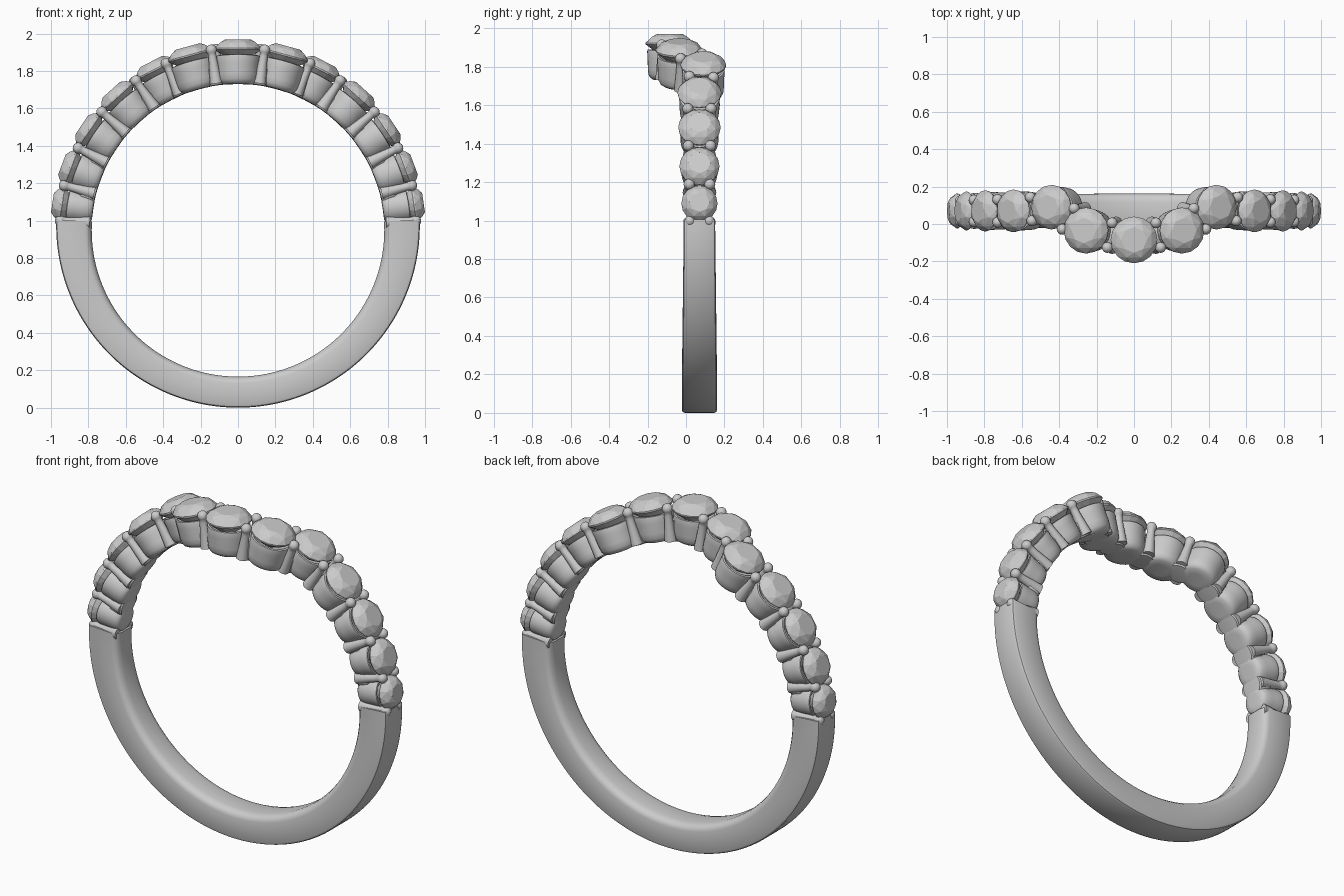
import bpy, bmesh
from math import sin, cos, pi, radians, sqrt, atan2, hypot

if "Cube" in bpy.data.objects:
    bpy.data.objects.remove(bpy.data.objects["Cube"])

CZ, RIN = 0.948, 0.782            # finger-hole centre height and radius

# stones from shoulder to centre: angle above horizontal, y, radius, girdle distance
STONES = [(8.5, 0.07, 0.094, 0.958), (20.5, 0.07, 0.104, 0.960), (34, 0.07, 0.110, 0.963),
          (48, 0.07, 0.114, 0.967), (62.8, 0.09, 0.119, 0.970), (74.7, -0.035, 0.123, 0.974),
          (90, -0.085, 0.125, 0.976)]


def finish(name, bm, angle):
    bmesh.ops.recalc_face_normals(bm, faces=bm.faces[:])
    me = bpy.data.meshes.new(name)
    bm.to_mesh(me)
    bm.free()
    ob = bpy.data.objects.new(name, me)
    bpy.context.collection.objects.link(ob)
    if angle:
        bpy.ops.object.select_all(action='DESELECT')
        ob.select_set(True)
        bpy.context.view_layer.objects.active = ob
        bpy.ops.object.shade_smooth_by_angle(angle=radians(angle))
    return ob


def polar(a, r, y):
    return (r * cos(a), y, CZ + r * sin(a))


def bent(u, v, w, a, y):
    """Local point wrapped round the finger hole: u along the ring, v across, w outward."""
    return polar(a - u / w, w, y + v)


def flat(u, v, w, a, y):
    """Local point in a rigid frame facing outward."""
    return (w * cos(a) + u * sin(a), y + v, CZ + w * sin(a) - u * cos(a))


def lathe(bm, profile, a, y, n, place):
    """Closed turned shape; profile is (radius, distance from ring centre)."""
    rings = []
    for r, w in profile:
        rings.append([bm.verts.new(place(r * cos(2 * pi * i / n), r * sin(2 * pi * i / n), w, a, y))
                      for i in range(n)])
    for lo, hi in zip(rings, rings[1:]):
        for i in range(n):
            j = (i + 1) % n
            bm.faces.new((lo[i], lo[j], hi[j], hi[i]))
    for ring, w in ((rings[0], profile[0][1]), (rings[-1], profile[-1][1])):
        c = bm.verts.new(place(0, 0, w, a, y))
        for i in range(n):
            bm.faces.new((ring[i], ring[(i + 1) % n], c))


def cup(name, a, y, r, g):
    ro = r - 0.008
    prof = [(ro * 0.4, RIN), (ro * 0.72, RIN + 0.002), (ro * 0.86, RIN + 0.012),
            (ro * 0.94, RIN + 0.03), (ro * 0.97, RIN + 0.06), (ro * 0.98, g - 0.075),
            (ro, g - 0.045), (ro * 0.98, g - 0.036), (ro * 0.9, g - 0.034), (ro * 0.5, g - 0.07)]
    bm = bmesh.new()
    lathe(bm, prof, a, y, 40, bent)
    finish(name, bm, 50)


def stone(name, a, y, r, g):
    bm = bmesh.new()
    # table, crown, girdle and pavilion rings, then the culet
    for k, h, n, off in ((0.55, 0.045, 8, 0), (0.82, 0.029, 8, 0.5), (1, 0, 16, 0),
                         (1, -0.008, 16, 0), (0.6, -0.05, 8, 0.5), (0.02, -0.1, 4, 0)):
        for i in range(n):
            t = 2 * pi * (i + off) / n
            bm.verts.new(flat(k * r * cos(t), k * r * sin(t), g + h, a, y))
    bmesh.ops.convex_hull(bm, input=bm.verts[:])
    finish(name, bm, 0)


def prong(bm, a, y, g):
    # flared column ending in a round bead
    prof = [(0.034, RIN + 0.012), (0.029, RIN + 0.06), (0.023, g - 0.06), (0.022, g - 0.035)]
    prof += [(0.029 * cos(t), g + 0.029 * sin(t)) for t in [radians(d) for d in range(-40, 89, 16)]]
    lathe(bm, prof, a, y, 16, flat)


# plain lower band, slightly narrower toward the shoulders
bm = bmesh.new()
a0, a1, N = pi - radians(3.4), 2 * pi + radians(3.4), 120
rings = []
for i in range(N + 1):
    a = a0 + (a1 - a0) * i / N
    s = sin(a)
    d, R = 0.024, 0.972           # outer circle sits a little higher than the hole
    ro = d * s + sqrt(R * R - d * d * cos(a) ** 2)
    hw = 0.082 + 0.01 * max(0, -s)
    half = [(hw - 0.045, RIN), (hw - 0.02, RIN + 0.006), (hw - 0.006, RIN + 0.018), (hw, RIN + 0.036),
            (hw, ro - 0.016), (hw - 0.005, ro - 0.005), (hw - 0.016, ro)]
    sec = half + [(-v, r) for v, r in reversed(half)]
    rings.append([bm.verts.new(polar(a, r, 0.07 + v)) for v, r in sec])
for p, q in zip(rings, rings[1:]):
    for i in range(len(p)):
        j = (i + 1) % len(p)
        bm.faces.new((p[i], p[j], q[j], q[i]))
bm.faces.new(rings[0])
bm.faces.new(rings[-1])
finish("band", bm, 40)

# full row of stones from right shoulder over the top to the left shoulder
row = [(radians(d), y, r, g) for d, y, r, g in STONES]
row += [(pi - a, y, r, g) for a, y, r, g in reversed(row[:-1])]
for i, s in enumerate(row):
    cup(f"cup_{i + 1}", *s)
    stone(f"stone_{i + 1}", *s)

# saddles and bead prongs in the notches between neighbouring stones
saddles, prongs = bmesh.new(), bmesh.new()
for (aa, ya, ra, ga), (ab, yb, rb, gb) in zip(row, row[1:]):
    a, y, g = (aa + ab) / 2, (ya + yb) / 2, (ga + gb) / 2
    t = atan2(yb - ya, (ab - aa) * g)
    off = 0.54 * (ra + rb) / 2
    for sgn in (1, -1):
        prong(prongs, a - sgn * off * sin(t) / g, y + sgn * off * cos(t), g)
    lathe(saddles, [(0.04, RIN + 0.001), (0.066, RIN + 0.004), (0.076, RIN + 0.022),
                    (0.072, g - 0.1), (0.05, g - 0.08)], a, y, 28, bent)
# end prongs where the stones meet the plain band
for a in (radians(3), pi - radians(3)):
    for v in (-0.05, 0.05):
        prong(prongs, a, 0.07 + v, 0.952)
finish("saddles", saddles, 50)
finish("bead_prongs", prongs, 50)
